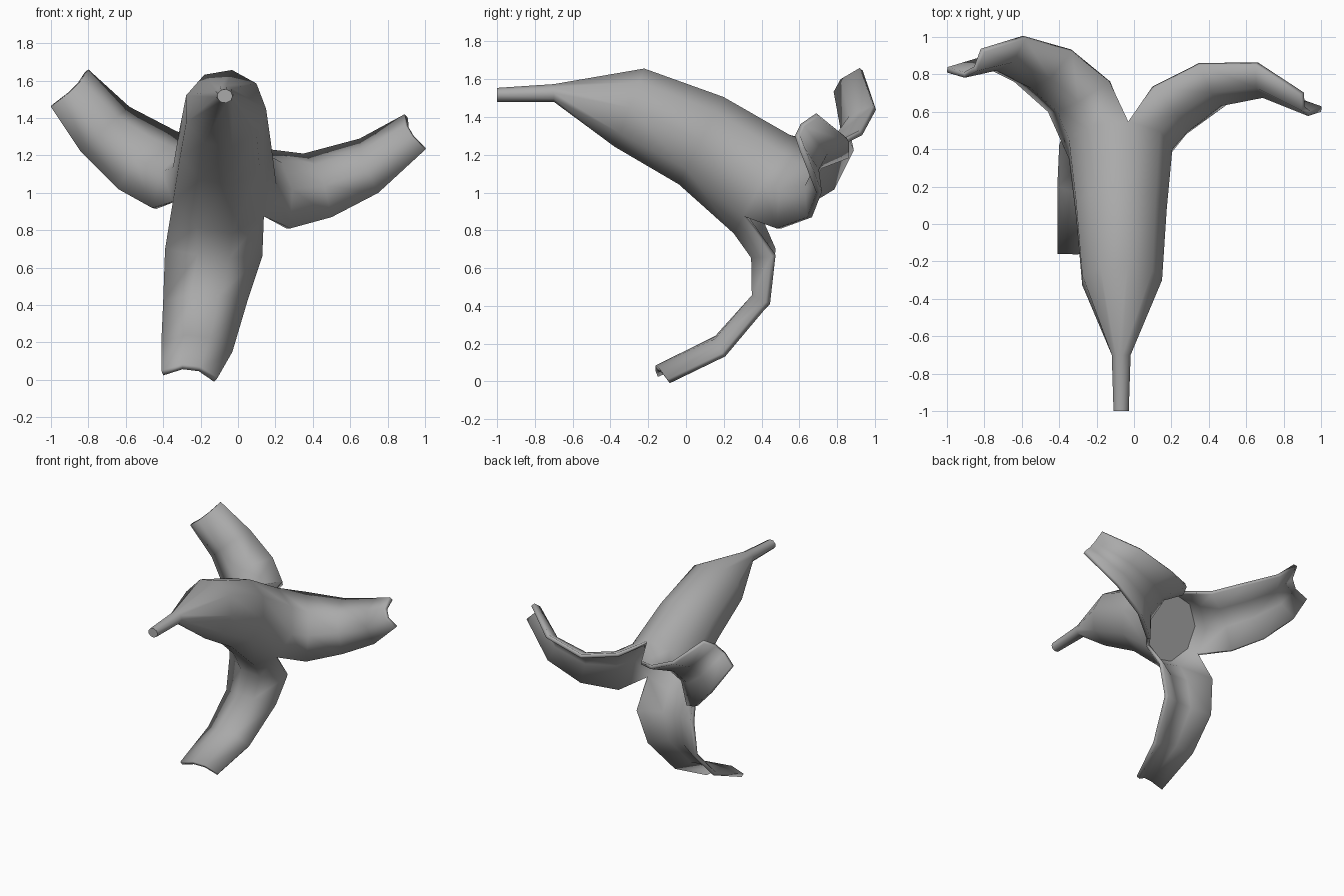
import bpy, bmesh, math
from mathutils import Vector

cube = bpy.data.objects.get("Cube")
if cube:
    bpy.data.objects.remove(cube, do_unlink=True)

SIDES = 9          # three flaps, three panels each
PANELS = SIDES // 3
START = 80         # angle of the first split, on top

grey = bpy.data.materials.new("peel grey")
grey.use_nodes = True
grey.diffuse_color = (0.4, 0.4, 0.4, 1)
grey.node_tree.nodes["Principled BSDF"].inputs["Base Color"].default_value = (0.4, 0.4, 0.4, 1)

# Skin rings: top y, top z, bottom y, bottom z, centre x, half width
RINGS = [
    (-1.0, 1.555, -1.0, 1.48, -.07, .042),
    (-.7, 1.575, -.7, 1.48, -.07, .052),
    (-.22, 1.66, -.38, 1.24, -.07, .22),
    (.2, 1.51, -.04, 1.04, -.075, .25),
    (.55, 1.31, .25, .78, -.08, .285),
]

# Flap rows beyond the last ring: first edge, second edge, outward bulge
FLAPS = {
    "left": [
        ((.11, .73, 1.24), (.28, .48, .81), .13),
        ((.35, .85, 1.21), (.5, .64, .87), .11),
        ((.65, .85, 1.29), (.75, .69, 1.0), .09),
        ((.89, .69, 1.42), (1, .6, 1.23), .07)],
    "lower": [
        ((.13, .45, .66), (-.39, .45, .7), .12),
        ((.05, .42, .42), (-.4, .42, .42), .09),
        ((-.03, .19, .15), (-.41, .2, .2), .08),
        ((-.11, -.1, .01), (-.41, -.16, .05), .06)],
    "right": [
        ((-.46, .6, .92), (-.13, .76, 1.25), .13),
        ((-.64, .76, 1.02), (-.33, .92, 1.33), .12),
        ((-.84, .86, 1.22), (-.58, .99, 1.46), .1),
        ((-1, .81, 1.46), (-.8, .92, 1.66), .08)],
}


def ring_points(ring, scale=1.0):
    ty, tz, by, bz, cx, hw = ring
    top, low = Vector((cx, ty, tz)), Vector((cx, by, bz))
    centre, up = (top + low) / 2, (top - low) / 2
    side = Vector((hw, 0, 0))
    angles = [math.radians(START - 360 * i / SIDES) for i in range(SIDES)]
    return [centre + scale * (side * math.cos(a) + up * math.sin(a)) for a in angles]


def finish(name, bm):
    mesh = bpy.data.meshes.new(name)
    bm.to_mesh(mesh)
    bm.free()
    obj = bpy.data.objects.new(name, mesh)
    bpy.context.collection.objects.link(obj)
    mesh.materials.append(grey)
    bpy.ops.object.select_all(action="DESELECT")
    obj.select_set(True)
    bpy.context.view_layer.objects.active = obj
    bpy.ops.object.shade_smooth_by_angle(angle=math.radians(50))
    return obj


def bridge(bm, a, b, closed):
    n = len(a)
    for i in range(n if closed else n - 1):
        j = (i + 1) % n
        bm.faces.new((a[i], a[j], b[j], b[i]))


# Skin: stem and body as one tube
bm = bmesh.new()
loops = [[bm.verts.new(p) for p in ring_points(r)] for r in RINGS]
for a, b in zip(loops, loops[1:]):
    bridge(bm, a, b, True)
bm.faces.new(loops[0])

# Flaps: arched strips that grow from the tube's open end
for k, rows in enumerate(FLAPS.values()):
    prev = [loops[-1][(k * PANELS + i) % SIDES] for i in range(PANELS + 1)]
    mids = [(prev[0].co + prev[-1].co) / 2]
    mids += [(Vector(a) + Vector(b)) / 2 for a, b, _ in rows]
    for r, (a, b, bulge) in enumerate(rows):
        a, b = Vector(a), Vector(b)
        along = mids[min(r + 2, len(rows))] - mids[r]
        out = (b - a).cross(along).normalized()
        row = []
        for i in range(PANELS + 1):
            t = i / PANELS
            row.append(bm.verts.new(a.lerp(b, t) + out * bulge * 4 * t * (1 - t)))
        bridge(bm, prev, row, False)
        prev = row
bmesh.ops.recalc_face_normals(bm, faces=bm.faces)
bm.normal_update()
if loops[0][0].link_faces and min(bm.faces, key=lambda f: f.calc_center_median().y).normal.y > 0:
    bmesh.ops.reverse_faces(bm, faces=bm.faces)
skin = finish("peel_skin", bm)
shell = skin.modifiers.new("thickness", "SOLIDIFY")
shell.thickness = 0.03
shell.offset = -1

# Inner plug closing the hollow body
bm = bmesh.new()
plug_ring = [a * .3 + b * .7 for a, b in zip(RINGS[-2], RINGS[-1])]
bm.faces.new([bm.verts.new(p) for p in reversed(ring_points(plug_ring, .95))])
finish("inner_plug", bm)
